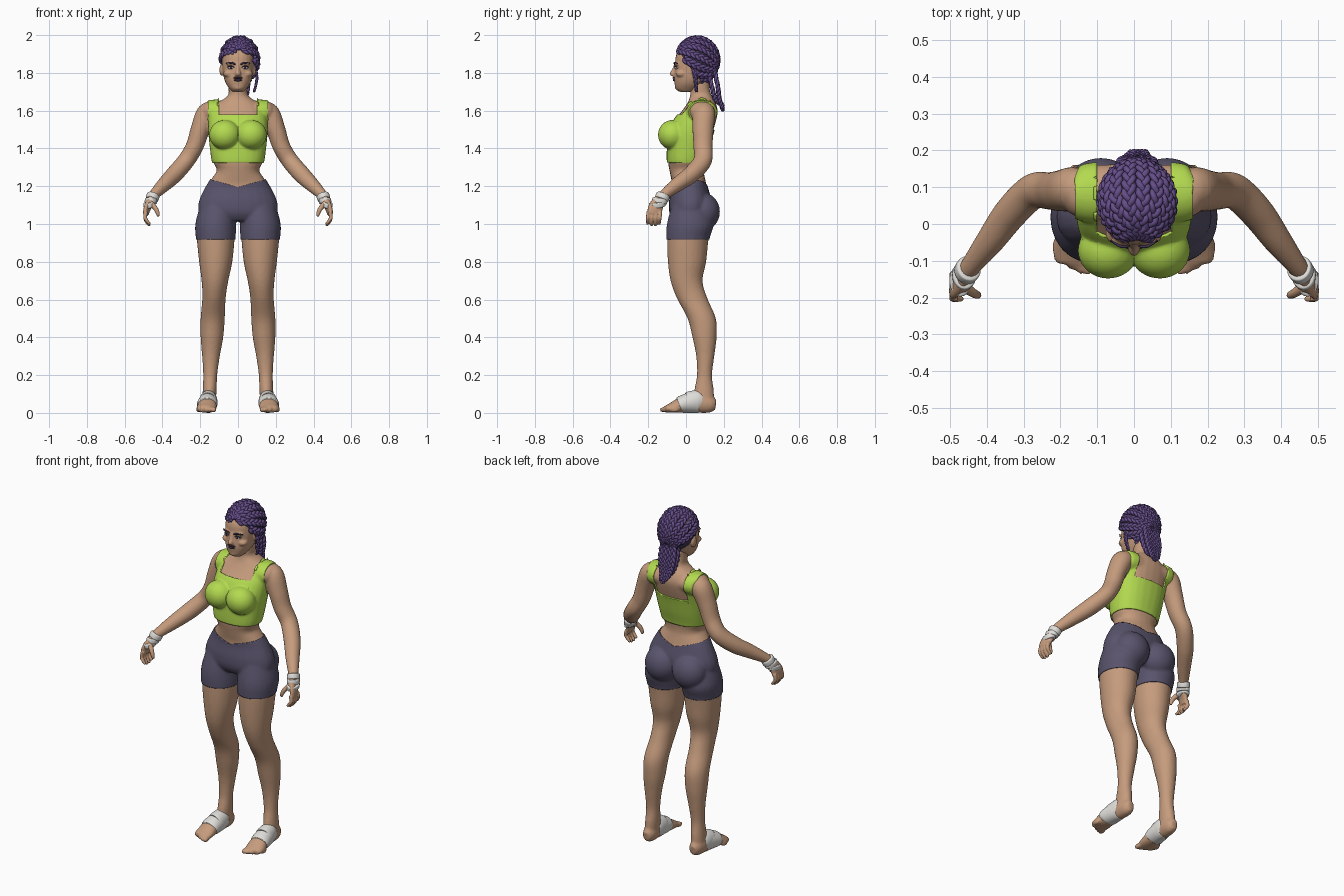
import bpy, bmesh
from math import sin, cos, pi, radians, copysign
from mathutils import Vector, Matrix

if "Cube" in bpy.data.objects:
    bpy.data.objects.remove(bpy.data.objects["Cube"])

X, Y, Z = Vector((1, 0, 0)), Vector((0, 1, 0)), Vector((0, 0, 1))
SIDES = (1, -1)


def material(name, *rgb):
    m = bpy.data.materials.new(name)
    m.use_nodes = True
    m.diffuse_color = (*rgb, 1)
    m.node_tree.nodes["Principled BSDF"].inputs["Base Color"].default_value = (*rgb, 1)
    return m


skin = material("skin", .56, .33, .205)
lime = material("lime cloth", .45, .70, .08)
slate = material("slate cloth", .10, .088, .15)
violet = material("violet hair", .13, .075, .25)
shadow = material("dark scalp", .05, .036, .08)
gauze = material("white wrap", .74, .73, .70)
plum = material("plum lips", .045, .027, .055)
eye_white = material("eye white", .65, .63, .6)


def spline(keys, steps):
    """Smooth curve through tuples of any length."""
    keys = [Vector(k) for k in keys]
    out = []
    for i in range(len(keys) - 1):
        a, b, c, d = (keys[max(0, min(len(keys) - 1, i + j))] for j in (-1, 0, 1, 2))
        for s in range(steps):
            t = s / steps
            out.append(b + (c - a) * (t / 2) + (a * 2 - b * 5 + c * 4 - d) * (t * t / 2)
                       + (b * 3 - a - c * 3 + d) * (t ** 3 / 2))
    return out + [keys[-1]]


def loft(bm, keys, up=None, sides=24, steps=5, power=2):
    """Skin through (x, y, z, half width, half depth); level rings unless up is given."""
    rows = spline(keys, steps)
    spots = [Vector(r[:3]) for r in rows]
    rings, u, v = [], X, up or Y
    for i, row in enumerate(rows):
        if up:
            t = (spots[min(i + 1, len(rows) - 1)] - spots[max(i - 1, 0)]).normalized()
            v = (v - t * v.dot(t)).normalized()
            u = t.cross(v)
        ring = []
        for j in range(sides):
            a = 2 * pi * j / sides
            c, s = (copysign(abs(f) ** (2 / power), f) for f in (cos(a), sin(a)))
            ring.append(bm.verts.new(spots[i] + u * row[3] * c + v * row[4] * s))
        rings.append(ring)
    for p, q in zip(rings, rings[1:]):
        for j in range(sides):
            k = (j + 1) % sides
            bm.faces.new((p[j], p[k], q[k], q[j]))
    bm.faces.new(rings[0][::-1])
    bm.faces.new(rings[-1])


def ball(bm, centre, radii):
    bmesh.ops.create_uvsphere(bm, u_segments=24, v_segments=16, radius=1,
                              matrix=Matrix.LocRotScale(Vector(centre), None, Vector(radii)))


def flip(keys, s):
    return [(k[0] * s, *k[1:]) for k in keys]


def stack(rows, s=1):
    """Level sections from (z, centre x, half width, front y, back y)."""
    return [(s * x, (f + b) / 2, z, w, (b - f) / 2) for z, x, w, f, b in rows]


def finish(name, bm, mat, voxel=0, smooth=5):
    bmesh.ops.recalc_face_normals(bm, faces=bm.faces[:])
    mesh = bpy.data.meshes.new(name)
    bm.to_mesh(mesh)
    bm.free()
    ob = bpy.data.objects.new(name, mesh)
    bpy.context.collection.objects.link(ob)
    if voxel:
        r = ob.modifiers.new("fuse", 'REMESH')
        r.mode, r.voxel_size = 'VOXEL', voxel
        m = ob.modifiers.new("soften", 'SMOOTH')
        m.factor, m.iterations = .5, smooth
        ob.data = bpy.data.meshes.new_from_object(
            ob.evaluated_get(bpy.context.evaluated_depsgraph_get()))
        ob.modifiers.clear()
    ob.data.materials.clear()
    ob.data.materials.append(mat)
    ob.data.polygons.foreach_set("use_smooth", [True] * len(ob.data.polygons))
    return ob


def tailor(ob, planes, keep, puff):
    """Cut along planes, keep the faces the rule wants, lift them off the skin."""
    bm = bmesh.new()
    bm.from_mesh(ob.data)
    for co, no in planes:
        bmesh.ops.bisect_plane(bm, geom=bm.verts[:] + bm.edges[:] + bm.faces[:],
                               plane_co=co, plane_no=no, dist=1e-5)
    drop = [f for f in bm.faces if not keep(f.calc_center_median())]
    bmesh.ops.delete(bm, geom=drop, context='FACES')
    bm.normal_update()
    for v, n in [(v, v.normal.copy()) for v in bm.verts]:
        v.co += n * puff
    bm.to_mesh(ob.data)
    bm.free()
    s = ob.modifiers.new("hem", 'SOLIDIFY')
    s.thickness, s.offset = .01, -1


def torso(bm):
    loft(bm, stack([(1.2, 0, .15, -.07, .1), (1.28, 0, .113, -.087, .095), (1.33, 0, .132, -.095, .1),
                    (1.4, 0, .142, -.095, .12), (1.48, 0, .15, -.09, .14), (1.55, 0, .15, -.06, .16),
                    (1.6, 0, .14, -.02, .168), (1.645, 0, .1, .01, .155), (1.68, 0, .054, .022, .135),
                    (1.72, 0, .05, .022, .125), (1.77, 0, .05, .03, .125)]), power=2.3)
    loft(bm, [(-.165, .09, 1.592, .05, .05), (-.12, .085, 1.594, .075, .058), (.12, .085, 1.594, .075, .058),
              (.165, .09, 1.592, .05, .05)], up=Z)
    for s in SIDES:
        ball(bm, (s * .07, -.072, 1.472), (.076, .07, .072))


def hips(bm):
    loft(bm, stack([(1.02, 0, .17, -.06, .1), (1.06, 0, .203, -.083, .12), (1.12, 0, .202, -.085, .13),
                    (1.2, 0, .165, -.073, .11), (1.27, 0, .118, -.085, .095)]), power=2.2)
    for s in SIDES:
        ball(bm, (s * .09, .09, 1.065), (.095, .085, .095))


def leg(bm, s):
    loft(bm, stack([(1.1, .105, .09, -.07, .11), (1, .118, .103, -.096, .14), (.92, .118, .1, -.1, .12),
                    (.8, .118, .088, -.096, .107), (.7, .122, .071, -.082, .088), (.61, .127, .062, -.05, .112),
                    (.5, .134, .064, .008, .158), (.4, .138, .06, .034, .162), (.3, .143, .047, .054, .15),
                    (.2, .147, .037, .058, .138), (.12, .15, .037, .044, .147), (.04, .155, .036, .04, .15)], s))


# Skin of torso, arms, legs and feet fused together
bm = bmesh.new()
torso(bm)
hips(bm)
for s in SIDES:
    leg(bm, s)
    loft(bm, flip([(.12, .095, 1.6, .045, .045), (.163, .095, 1.585, .057, .06), (.2, .09, 1.5, .051, .056),
                   (.23, .09, 1.41, .047, .051), (.275, .088, 1.335, .046, .049), (.335, .03, 1.265, .046, .046),
                   (.39, -.045, 1.21, .039, .039), (.44, -.11, 1.16, .029, .029),
                   (.458, -.135, 1.135, .026, .026)], s), up=Y)
    loft(bm, flip([(.152, .158, .042, .02, .028), (.153, .125, .046, .037, .046), (.157, .05, .054, .042, .054),
                   (.162, -.02, .043, .049, .043), (.166, -.08, .026, .054, .026),
                   (.168, -.11, .019, .046, .018)], s), up=Z)
    for i in range(5):
        ball(bm, (s * (.126 + .021 * i), -.117 + .0035 * i * i, .017), (.013, .024, .016))
finish("body_skin", bm, skin, .008)

# Cropped top: square neck, scooped back, two straps
bm = bmesh.new()
torso(bm)
top = finish("crop_top", bm, lime, .008)
tailor(top, [((0, 0, z), Z) for z in (1.325, 1.5, 1.575)] + [((x, 0, 0), X) for x in (-.157, -.1, .1, .157)]
       + [((0, .07, 0), Y)],
       lambda c: c.z > 1.325 and abs(c.x) < .157
       and (abs(c.x) > .1 or c.z < (1.575 if c.y < .07 else 1.5)), .007)

# Shorts with a waist that dips at the middle
bm = bmesh.new()
hips(bm)
for s in SIDES:
    leg(bm, s)
shorts = finish("shorts", bm, slate, .008)
tailor(shorts, [((0, 0, .918), Z), ((0, 0, 1.195), (-.28, 0, 1)), ((0, 0, 1.195), (.28, 0, 1))],
       lambda c: .918 < c.z < 1.195 + .28 * abs(c.x), .005)

# Hands with curled fingers, and the wraps on wrists and feet
for s, side in zip(SIDES, ("left", "right")):
    bm = bmesh.new()
    loft(bm, flip([(.445, -.115, 1.155, .025, .024), (.466, -.147, 1.115, .034, .021),
                   (.482, -.163, 1.08, .04, .017), (.488, -.168, 1.05, .037, .013)], s), up=X)
    for i in range(4):
        y = -.168 + (i - 1.5) * .021
        tip = .004 * abs(i - 1.5) ** 2
        loft(bm, flip([(.486, y, 1.065, .011, .011), (.492, y - .002, 1.035, .0105, .0105),
                       (.482, y - .004, 1.008 + tip, .0095, .0095),
                       (.466, y - .004, .99 + tip, .007, .007)], s), up=Y, sides=10)
    loft(bm, flip([(.462, -.17, 1.11, .016, .016), (.437, -.187, 1.083, .013, .013),
                   (.425, -.193, 1.058, .011, .011), (.422, -.194, 1.04, .007, .007)], s), up=Y, sides=10)
    finish(side + "_hand", bm, skin, .004, 3)

    bm = bmesh.new()
    for i in range(3):
        c = Vector((.452, -.125, 1.142)) + Vector((.009, -.014, -.02)) * i
        d = Vector((.005 - .004 * i, -.006 + .004 * i, -.014))
        w, h = .037 + .003 * i, .034 - .002 * i
        loft(bm, flip([(*(c - d), w - .006, h - .006), (*(c - d * .7), w, h), (*(c + d * .7), w, h),
                       (*(c + d), w - .006, h - .006)], s), up=X)
    finish(side + "_wrist_wrap", bm, gauze)

    bm = bmesh.new()
    loft(bm, flip([(.156, .068, .056, .044, .056), (.158, .035, .056, .05, .056), (.163, -.02, .046, .054, .047),
                   (.164, -.036, .041, .051, .041)], s), up=Z)
    loft(bm, flip([(.154, .085, .062, .04, .05), (.156, .06, .062, .047, .058), (.158, .02, .058, .049, .056),
                   (.159, .01, .056, .046, .052)], s), up=Vector((0, .45, .9)))
    finish(side + "_foot_wrap", bm, gauze)

# Head with nose, brow ridges, cheeks and ears
bm = bmesh.new()
loft(bm, stack([(1.7, 0, .03, -.035, .03), (1.715, 0, .044, -.054, .06), (1.74, 0, .062, -.06, .09),
                (1.77, 0, .074, -.064, .12), (1.81, 0, .081, -.061, .14), (1.85, 0, .084, -.058, .15),
                (1.9, 0, .082, -.05, .155), (1.95, 0, .064, -.014, .13), (1.98, 0, .03, .03, .09)]), power=2.3)
loft(bm, [(0, -.05, 1.85, .009, .012), (0, -.057, 1.82, .01, .016), (0, -.065, 1.797, .016, .022),
          (0, -.06, 1.783, .016, .018)])
ball(bm, (0, -.043, 1.722), (.022, .016, .014))
for s in SIDES:
    ball(bm, (s * .034, -.045, 1.847), (.03, .016, .009))
    ball(bm, (s * .048, -.025, 1.795), (.03, .03, .02))
    ball(bm, (s * .087, .05, 1.815), (.011, .022, .032))
finish("head", bm, skin, .005, 4)

# Eyes, brows and lips
whites, irises, brows, lips = (bmesh.new() for _ in range(4))
for s in SIDES:
    ball(whites, (s * .036, -.048, 1.827), (.017, .012, .008))
    ball(irises, (s * .036, -.055, 1.827), (.007, .0065, .007))
    loft(brows, flip([(.014, -.06, 1.845, .003, .004), (.035, -.061, 1.853, .004, .005),
                      (.064, -.045, 1.85, .002, .003)], s), up=Z, sides=8)
    loft(brows, flip([(.018, -.056, 1.829, .002, .002), (.036, -.06, 1.836, .003, .003),
                      (.056, -.048, 1.83, .002, .002)], s), up=Z, sides=8)
ball(lips, (0, -.062, 1.774), (.025, .009, .006))
ball(lips, (0, -.06, 1.762), (.021, .01, .007))
for name, part, mat in (("eyes", whites, eye_white), ("irises", irises, plum),
                        ("brows", brows, shadow), ("lips", lips, plum)):
    finish(name, part, mat)

# Scalp cap, cut along a slanted hairline
CROWN, SPAN = Vector((.008, .06, 1.865)), Vector((.098, .112, .122))
HAIRLINE, BEHIND = Vector((0, -.045, 1.925)), Vector((0, .82, .57))
bm = bmesh.new()
ball(bm, CROWN, SPAN)
bmesh.ops.bisect_plane(bm, geom=bm.verts[:] + bm.edges[:] + bm.faces[:], plane_co=HAIRLINE,
                       plane_no=BEHIND, clear_inner=True)
finish("scalp", bm, shadow)


def braid(bm, path, outward, width, thick):
    """Three strands woven along a path."""
    for k in range(3):
        keys = []
        for i, p in enumerate(path):
            t = (path[min(i + 1, len(path) - 1)] - path[max(i - 1, 0)]).normalized()
            n = outward(p)
            a, taper = i * .75 + 2 * pi * k / 3, 1 - .35 * (i / len(path)) ** 3
            q = p + t.cross(n).normalized() * width * taper * sin(a) + n * thick * .5 * sin(2 * a)
            keys.append((*q, thick * taper, thick * taper))
        loft(bm, keys, up=outward(path[0]), sides=7, steps=2)


# Rows of braids from the hairline to the back of the head
bm = bmesh.new()
back, rise = Vector((0, .92, -.39)), Vector((0, .39, .92))
for row in range(11):
    roll = radians(-82 + 23 * row)
    path = []
    for i in range(34):
        a = radians(8 + 5 * i)
        p = CROWN + SPAN * ((X * sin(roll) + rise * cos(roll)) * sin(a) - back * cos(a))
        if (p - HAIRLINE).dot(BEHIND) > 0:
            path.append(p)
    if len(path) > 3:
        braid(bm, path, lambda p: (p - CROWN).normalized(), .013, .0095)
finish("braided_rows", bm, violet)

# Hanging tail and a loose side lock
bm = bmesh.new()
for layer in range(2):
    for i in range(4):
        o, d = (i - 1.5) * .024, layer * .032
        path = spline([(.008 + o, .15 - d, 1.82), (.008 + 1.1 * o, .168 - d, 1.73),
                       (.008 + .7 * o, .178 - d * .7, 1.66),
                       (.012 + .4 * o, .195 - d * .5, 1.6 + .012 * abs(i - 2) + d)], 9)
        braid(bm, path, lambda p: Y, .01, .009)
braid(bm, spline([(.09, .04, 1.83), (.1, .05, 1.77), (.085, .055, 1.7)], 9), lambda p: X, .007, .006)
finish("braided_tail", bm, violet)
